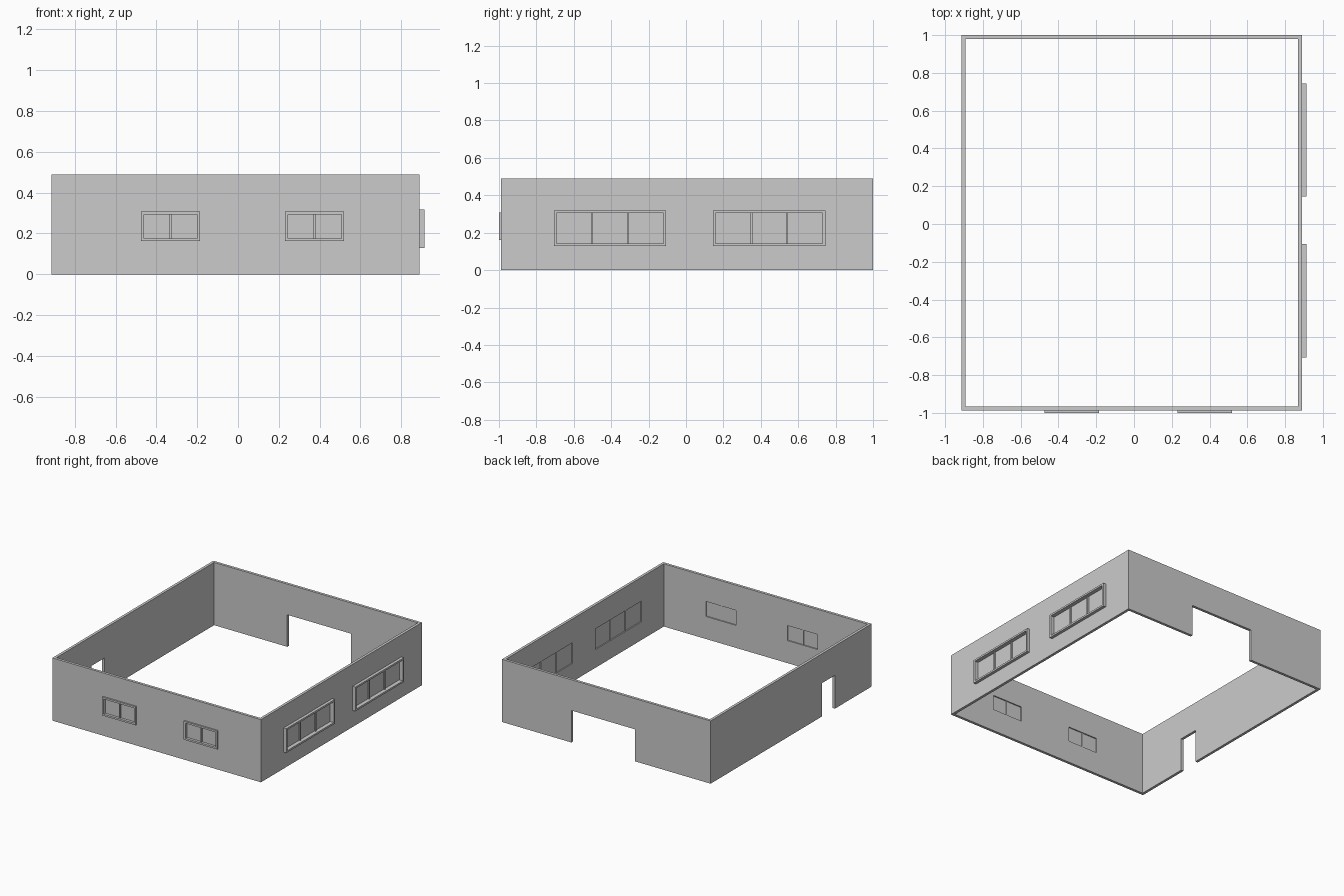
import bpy

if "Cube" in bpy.data.objects:
    bpy.data.objects.remove(bpy.data.objects["Cube"])

H = 0.49                        # wall height
T = 0.021                       # wall thickness
X0, X1 = -0.913, 0.890          # outer wall faces
Y0, Y1 = -0.988, 1.0


def box(name, x0, x1, y0, y1, z0, z1):
    bpy.ops.mesh.primitive_cube_add(size=1, location=((x0 + x1) / 2, (y0 + y1) / 2, (z0 + z1) / 2))
    ob = bpy.context.object
    ob.name = name
    ob.scale = (abs(x1 - x0), abs(y1 - y0), z1 - z0)
    bpy.ops.object.transform_apply(location=False, rotation=False, scale=True)
    return ob


def cut(target, cutter):
    cutter.hide_render = True
    mod = target.modifiers.new("cut", 'BOOLEAN')
    mod.operation = 'DIFFERENCE'
    mod.solver = 'EXACT'
    mod.object = cutter
    bpy.context.view_layer.objects.active = target
    bpy.ops.object.modifier_apply(modifier=mod.name)
    bpy.data.objects.remove(cutter, do_unlink=True)


def side_box(name, side, u0, u1, d0, d1, z0, z1):
    """Box along a wall: u runs along it, d is the distance outward from its outer face."""
    if side == "front":
        return box(name, u0, u1, Y0 - d1, Y0 - d0, z0, z1)
    return box(name, X1 + d0, X1 + d1, u0, u1, z0, z1)


# Wall ring
walls = box("walls", X0, X1, Y0, Y1, 0, H)
cut(walls, box("room_cutter", X0 + T, X1 - T, Y0 + T, Y1 - T, -0.1, H + 0.1))

# Wide back gateway and narrow left doorway
cut(walls, box("gate_cutter", -0.26, 0.29, Y1 - 0.1, Y1 + 0.1, -0.1, 0.25))
cut(walls, box("door_cutter", X0 - 0.1, X0 + 0.1, -0.535, -0.375, -0.1, 0.26))


def window(name, side, u0, u1, z0, z1, panes, out):
    b = 0.014
    a0, a1, c0, c1 = u0 + b, u1 - b, z0 + b, z1 - b
    cut(walls, side_box("window_cutter", side, a0, a1, -0.1, 0.1, c0, c1))
    # Raised outer frame
    frame = side_box(name + "_frame", side, u0, u1, 0, out, z0, z1)
    cut(frame, side_box("frame_cutter", side, a0, a1, -0.1, 0.1, c0, c1))
    # Glass
    side_box(name + "_glass", side, a0, a1, -0.012, -0.008, c0, c1)
    # Upright bars between panes
    for i in range(1, panes):
        u = a0 + (a1 - a0) * i / panes
        side_box(f"{name}_bar_{i}", side, u - 0.005, u + 0.005, -0.017, 0.003, c0, c1)


for i, u in enumerate((-0.475, 0.231)):
    window(f"front_window_{i + 1}", "front", u, u + 0.289, 0.162, 0.307, 2, 0.012)
for i, u in enumerate((-0.707, 0.145)):
    window(f"right_window_{i + 1}", "right", u, u + 0.6, 0.128, 0.318, 3, 0.023)
